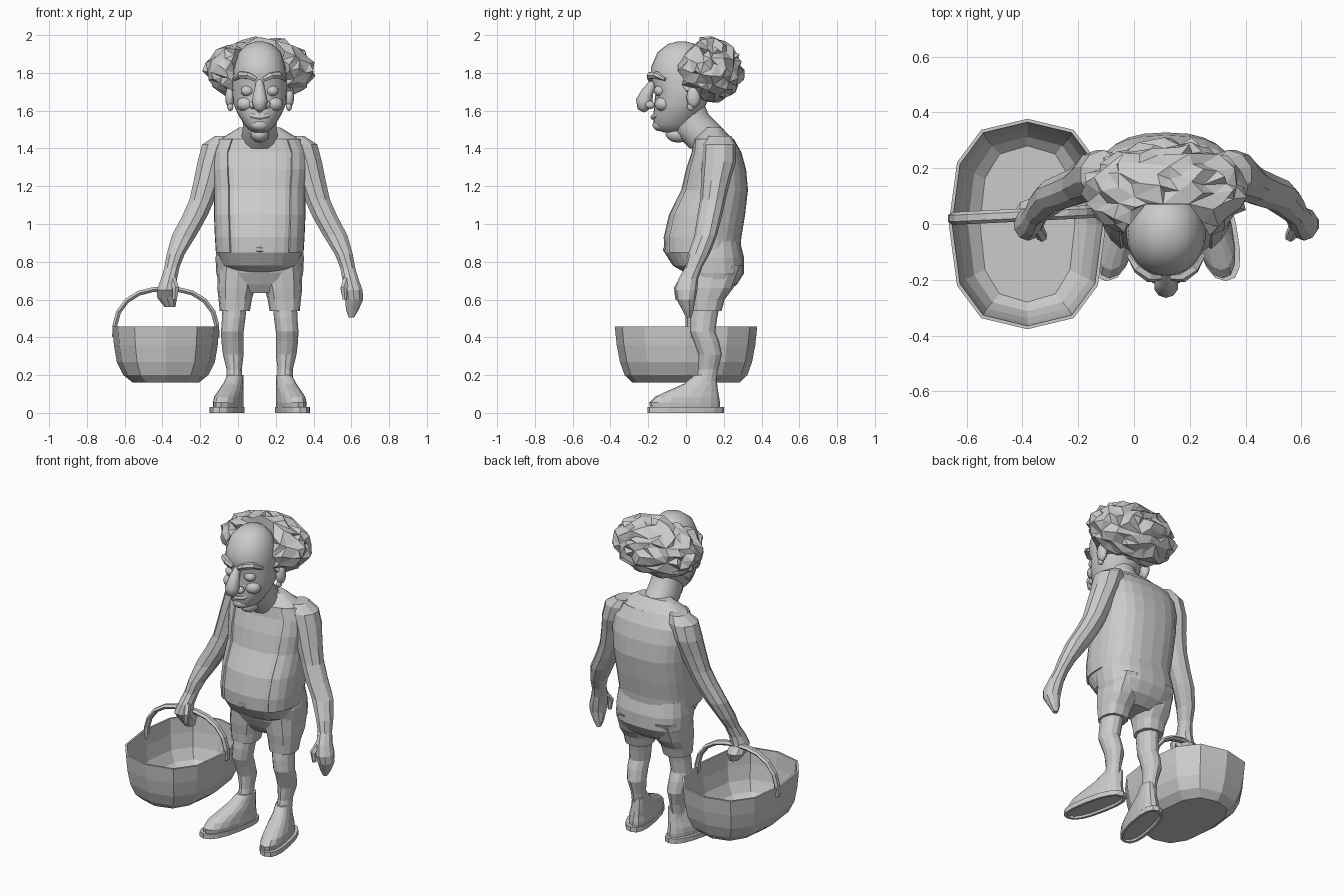
import bpy, bmesh, math, random
from mathutils import Vector

random.seed(4)
CX = 0.115  # mid-plane of the figure


def make(name, bm, smooth=None):
    bmesh.ops.recalc_face_normals(bm, faces=bm.faces)
    me = bpy.data.meshes.new(name)
    bm.to_mesh(me)
    bm.free()
    ob = bpy.data.objects.new(name, me)
    bpy.context.collection.objects.link(ob)
    if smooth:
        bpy.ops.object.select_all(action='DESELECT')
        ob.select_set(True)
        bpy.context.view_layer.objects.active = ob
        bpy.ops.object.shade_smooth_by_angle(angle=math.radians(smooth))
    return ob


def skin(bm, rings, closed=True, caps=True):
    n = len(rings[0])
    for a, b in zip(rings, rings[1:]):
        for i in range(n if closed else n - 1):
            j = (i + 1) % n
            bm.faces.new((a[i], a[j], b[j], b[i]))
    if caps:
        bm.faces.new(rings[0])
        bm.faces.new(rings[-1])


def loft(name, rings, n=16, p=2.0, smooth=None, gap=0, shear=0):
    """Horizontal sections: (centre x, z, y front, y back, half width)."""
    bm = bmesh.new()
    out = []
    cnt = n if not gap else n + 1
    for cx, z, yf, yb, hw in rings:
        ring = []
        for i in range(cnt):
            a = -math.pi / 2 + gap + i * (2 * math.pi - 2 * gap) / n
            c, s = math.cos(a), math.sin(a)
            x = cx + hw * math.copysign(abs(c) ** (2 / p), c)
            y = (yf + yb) / 2 + (yb - yf) / 2 * math.copysign(abs(s) ** (2 / p), s)
            ring.append(bm.verts.new((x + shear * y, y, z)))
        out.append(ring)
    skin(bm, out, closed=not gap, caps=not gap)
    return make(name, bm, smooth)


def tube(name, pts, radii, n=8, squash=1.0, smooth=None):
    """Sweep a round section along points."""
    bm = bmesh.new()
    pts = [Vector(p) for p in pts]
    out = []
    for i, p in enumerate(pts):
        t = (pts[min(i + 1, len(pts) - 1)] - pts[max(i - 1, 0)]).normalized()
        ref = Vector((0, 1, 0)) if abs(t.y) < 0.8 else Vector((0, 0, 1))
        u = t.cross(ref).normalized()
        v = t.cross(u)
        out.append([bm.verts.new(p + radii[i] * (u * math.cos(a) * squash + v * math.sin(a)))
                    for a in (2 * math.pi * (k + 0.5) / n for k in range(n))])
    skin(bm, out)
    return make(name, bm, smooth)


def blob(name, c, r, smooth=60, sub=2):
    bm = bmesh.new()
    bmesh.ops.create_icosphere(bm, subdivisions=sub, radius=1)
    for v in bm.verts:
        v.co = Vector(c) + Vector([a * b for a, b in zip(v.co, r)])
    return make(name, bm, smooth)


# Torso with round belly, and open vest over it
torso = [(1.51, .10, .19, .11), (1.45, .04, .245, .21), (1.38, .03, .285, .245),
         (1.29, 0, .31, .245), (1.18, -.025, .32, .235), (1.05, -.09, .305, .235),
         (.93, -.118, .285, .23), (.85, -.115, .28, .225), (.78, -.07, .27, .20), (.74, 0, .25, .14)]
loft("torso", [(CX, *r) for r in torso], 24, 2.5)
vest = loft("vest", [(CX, z, f - .008, b + .008, w + .008) for z, f, b, w in torso[1:8]],
            20, 2.5, gap=math.radians(38))
vest.modifiers.new("thickness", 'SOLIDIFY').thickness = 0.012
blob("navel", (CX, -.112, .865), (.03, .012, .016), None, 1)

# Shorts
loft("shorts_hips", [(CX, .91, 0, .285, .222), (CX, .82, -.03, .308, .234), (CX, .74, -.01, .308, .23),
                     (CX, .68, .02, .27, .215), (CX, .635, .05, .21, .12)], 20, 2.5)

# Neck and throat
loft("neck", [(CX, 1.65, -.06, .09, .085), (CX, 1.58, -.09, .12, .09), (CX, 1.52, -.09, .18, .09),
              (CX, 1.46, -.04, .23, .10), (CX, 1.40, .02, .24, .09)], 14, smooth=40)
blob("throat", (CX, -.04, 1.475), (.05, .07, .045))

# Head
head = [(1.966, -.045, 0, .02), (1.953, -.095, .05, .065), (1.91, -.15, .09, .112),
        (1.83, -.185, .12, .137), (1.77, -.187, .125, .143), (1.71, -.16, .125, .145),
        (1.64, -.168, .11, .142), (1.58, -.172, .08, .115), (1.53, -.172, .05, .085),
        (1.50, -.155, .02, .06), (1.485, -.12, -.02, .03)]
loft("head", [(CX, *r) for r in head], 24, 2.1, 60)
tube("nose", [(CX, -.165, 1.76), (CX, -.203, 1.70), (CX, -.222, 1.65), (CX, -.222, 1.615), (CX, -.212, 1.595)],
     [.018, .032, .044, .035, .012], 10, smooth=60)
tube("mouth", [(CX + dx, y, z) for dx, y, z in
               ((-.075, -.125, 1.595), (-.04, -.163, 1.572), (0, -.175, 1.566), (.04, -.163, 1.572), (.075, -.125, 1.595))],
     [.006, .012, .014, .012, .006], 6, smooth=60)
blob("chin", (CX, -.14, 1.525), (.05, .038, .034))

for s, side in ((-1, "right"), (1, "left")):
    X = lambda d: CX + s * d
    # Face details
    blob(side + "_eye", (X(.066), -.137, 1.705), (.036, .034, .03))
    blob(side + "_cheek", (X(.075), -.122, 1.635), (.05, .045, .04))
    blob(side + "_nostril", (X(.036), -.19, 1.63), (.022, .026, .022))
    tube(side + "_eyebrow", [(X(.02), -.19, 1.765), (X(.06), -.19, 1.785), (X(.10), -.158, 1.79), (X(.135), -.11, 1.765)],
         [.014, .02, .02, .008], 6)
    blob(side + "_ear", (X(.158), .04, 1.672), (.025, .038, .06))
    blob(side + "_earlobe", (X(.155), .025, 1.62), (.016, .02, .022))

    # Arm and hand: offset, z, front, back, half width
    arm = [(.19, 1.465, .12, .24, .05), (.222, 1.42, .09, .265, .088), (.25, 1.33, .085, .265, .083),
           (.275, 1.23, .08, .235, .078), (.305, 1.13, .075, .21, .07), (.345, 1.04, .06, .19, .07),
           (.40, .94, .045, .165, .068), (.445, .84, .01, .125, .05), (.465, .77, -.005, .085, .042),
           (.48, .71, -.04, .065, .045), (.495, .65, -.06, .06, .052), (.50, .60, -.05, .05, .05),
           (.49, .545, -.02, .04, .035), (.485, .505, .0, .03, .015)]
    if s < 0:  # the carrying hand is closed around the handle
        arm = arm[:-3] + [(.49, .61, -.03, .09, .055), (.475, .56, 0, .07, .03)]
    loft(side + "_arm", [(X(d), z, f, b, w) for d, z, f, b, w in arm], 10)
    tube(side + "_thumb", [(X(.46), -.01, .71), (X(.445), -.045, .66), (X(.45), -.045, .60)], [.02, .02, .012], 6)

    # Shorts leg
    loft(side + "_shorts_leg", [(X(.115), .78, 0, .30, .105), (X(.125), .66, .01, .25, .10),
                                (X(.13), .60, .02, .205, .088), (X(.132), .54, .025, .188, .08)], 12, 2.5)
    # Bare leg
    leg = [(.132, .58, .03, .18, .065), (.138, .50, .02, .165, .062), (.145, .43, .02, .155, .06),
           (.145, .38, .04, .175, .058), (.14, .31, .065, .19, .055), (.135, .23, .065, .17, .04),
           (.135, .17, .05, .16, .042), (.135, .10, .02, .165, .045)]
    loft(side + "_leg", [(X(d), *r) for d, *r in leg], 12)
    # Foot, toes turned out
    foot = [(.165, .025, -.19, .18, .068), (.165, .055, -.195, .18, .07), (.165, .085, -.165, .175, .067),
            (.16, .115, -.10, .17, .06), (.155, .155, -.01, .165, .05), (.148, .20, .045, .16, .04)]
    loft(side + "_foot", [(X(d), *r) for d, *r in foot], 16, 2.3, shear=-s * .2)
    # Sandal sole, hollow underneath
    sole = [(.012, -.188, .182, .055), (0, -.188, .182, .062), (0, -.205, .2, .078), (.03, -.205, .2, .078)]
    loft(side + "_sandal", [(X(.173), *r) for r in sole], 16, 2.5, shear=-s * .2)

# Wild crinkled hair wrapping the back and sides of the bald dome
bm = bmesh.new()
bmesh.ops.create_icosphere(bm, subdivisions=4, radius=1)
for v in bm.verts:
    d = v.co.copy()
    k = 1 + random.uniform(-.085, .075)
    v.co = Vector((CX + d.x * .28 * k, .115 + d.y * .182 * k, 1.815 + d.z * .168 * k))
    v.co += Vector([random.uniform(-.008, .008) for _ in range(3)])
    off = abs(v.co.x - CX)
    v.co.y = max(v.co.y, .07 - max(0, off - .10) * 2.4 - max(0, 1.80 - v.co.z) * .3)
ob = make("hair", bm)
dec = ob.modifiers.new("crinkle", 'DECIMATE')
dec.ratio = .3

# Basket: outer wall, rim, inner wall
BX = -.382
basket = [(.16, .285, .175), (.20, .325, .225), (.27, .35, .26), (.36, .367, .275), (.457, .377, .282),
          (.457, .365, .27), (.36, .355, .263), (.27, .338, .248), (.205, .313, .213), (.175, .28, .17)]
loft("basket", [(BX, z, -d, d, w) for z, d, w in basket], 12, 2.6)

# Basket handle
arch = [(-.272, .40), (-.268, .47), (-.25, .535), (-.205, .595), (-.14, .635), (-.07, .652)]
arch += [(0, .656)] + [(-x, z) for x, z in reversed(arch)]
tube("basket_handle", [(BX + x, .033 + x * .05, z) for x, z in arch], [.023] * len(arch), 6, squash=.65)
